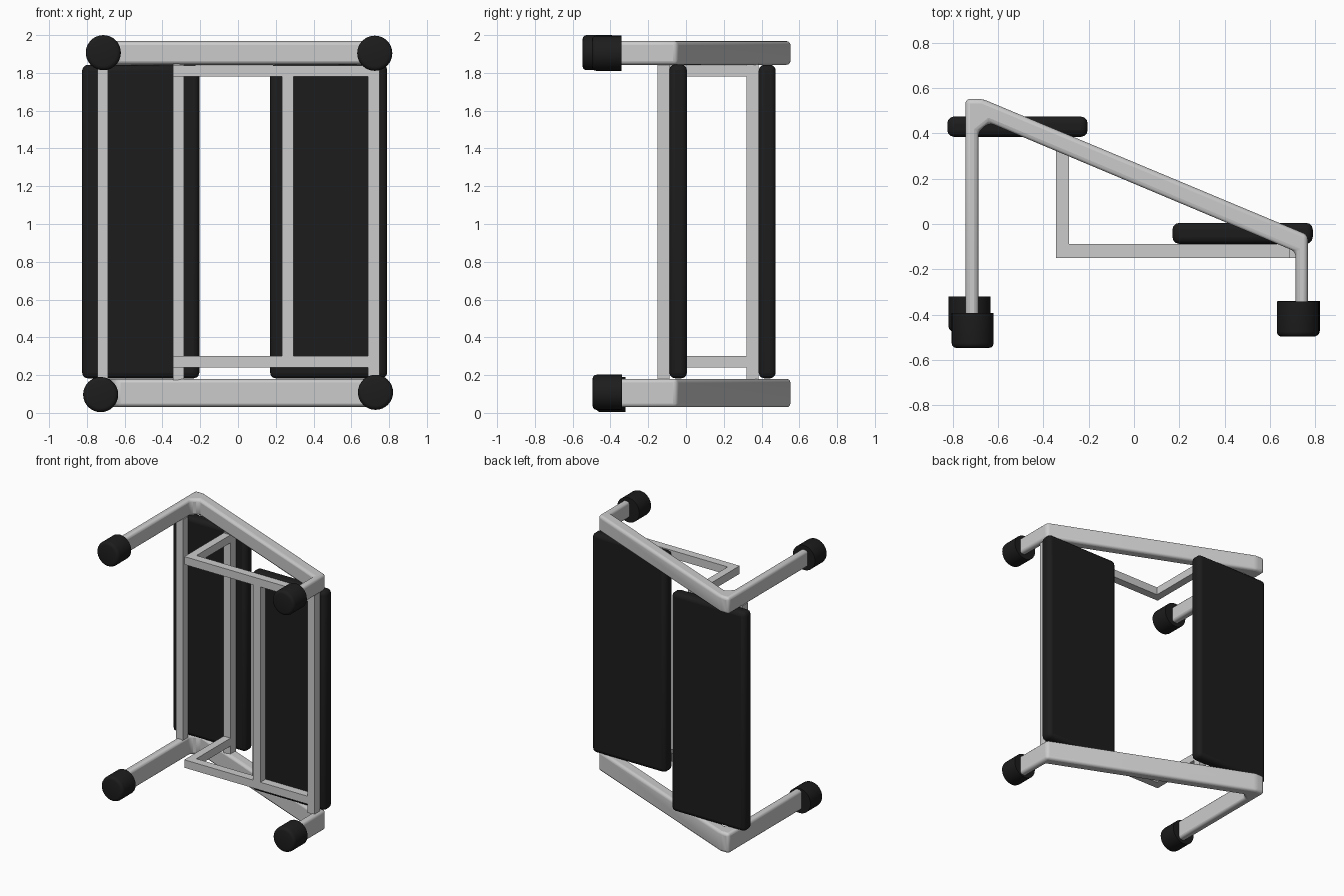
import bpy, bmesh
from math import pi

if "Cube" in bpy.data.objects:
    bpy.data.objects.remove(bpy.data.objects["Cube"])

black = bpy.data.materials.new("black_rubber")
black.diffuse_color = (0.012, 0.012, 0.012, 1)
black.use_nodes = True
black.node_tree.nodes["Principled BSDF"].inputs["Base Color"].default_value = black.diffuse_color


def finish(name, bm, bevel=0, segments=3, mat=None):
    bmesh.ops.recalc_face_normals(bm, faces=bm.faces)
    me = bpy.data.meshes.new(name)
    bm.to_mesh(me)
    bm.free()
    ob = bpy.data.objects.new(name, me)
    bpy.context.collection.objects.link(ob)
    if mat:
        me.materials.append(mat)
    if bevel:
        m = ob.modifiers.new("Bevel", "BEVEL")
        m.width, m.segments = bevel, segments
        m.limit_method, m.angle_limit = "ANGLE", 0.3
        bpy.ops.object.select_all(action="DESELECT")
        bpy.context.view_layer.objects.active = ob
        ob.select_set(True)
        bpy.ops.object.shade_smooth_by_angle(angle=0.7)
    return ob


def box(name, x, y, z, **kw):
    bm = bmesh.new()
    bmesh.ops.create_cube(bm, size=1)
    for v in bm.verts:
        for i, (a, b) in enumerate((x, y, z)):
            v.co[i] = a if v.co[i] < 0 else b
    return finish(name, bm, **kw)


# Bent side frames: leg, sloping rail, short leg
OUTLINE = [(-0.745, -0.42), (-0.745, 0.553), (-0.67, 0.553), (0.768, -0.048),
           (0.768, -0.43), (0.714, -0.43), (0.714, -0.122), (-0.64, 0.447),
           (-0.687, 0.41), (-0.687, -0.42)]


def side_frame(name, z0, z1):
    bm = bmesh.new()
    face = bm.faces.new([bm.verts.new((x, y, z0)) for x, y in OUTLINE])
    ext = bmesh.ops.extrude_face_region(bm, geom=[face])["geom"]
    bmesh.ops.translate(bm, vec=(0, 0, z1 - z0),
                        verts=[v for v in ext if isinstance(v, bmesh.types.BMVert)])
    finish(name, bm, bevel=0.02)


side_frame("lower_side_frame", 0.03, 0.18)
side_frame("upper_side_frame", 1.843, 1.968)

# Rounded step boards
box("high_step", (-0.825, -0.205), (0.385, 0.475), (0.183, 1.843), bevel=0.03, mat=black)
box("low_step", (0.17, 0.79), (-0.088, 0.005), (0.183, 1.845), bevel=0.03, mat=black)

# Rubber feet, axis along y with a rounded outer rim
def foot(name, x, z, y0, y1):
    bm = bmesh.new()
    bmesh.ops.create_cone(bm, cap_ends=True, segments=32, radius1=0.093,
                          radius2=0.093, depth=y1 - y0)
    rim = [e for e in bm.edges if all(v.co.z < 0 for v in e.verts)]
    bmesh.ops.bevel(bm, geom=rim, offset=0.022, segments=3, profile=0.5, affect="EDGES")
    ob = finish(name, bm, mat=black)
    ob.rotation_euler = (-pi / 2, 0, 0)
    ob.location = (x, (y0 + y1) / 2, z)
    bpy.ops.object.select_all(action="DESELECT")
    bpy.context.view_layer.objects.active = ob
    ob.select_set(True)
    bpy.ops.object.shade_smooth_by_angle(angle=0.7)


foot("lower_long_leg_foot", -0.727, 0.097, -0.475, -0.32)
foot("lower_short_leg_foot", 0.728, 0.109, -0.495, -0.34)
foot("upper_long_leg_foot", -0.713, 1.907, -0.548, -0.393)
foot("upper_short_leg_foot", 0.724, 1.904, -0.498, -0.342)

# Square support bars running between the side frames
FULL = (0.175, 1.848)
LOW_Y, HIGH_Y = (-0.15, -0.088), (0.32, 0.385)
box("high_outer_bar", (-0.745, -0.687), HIGH_Y, FULL)
box("high_inner_bar", (-0.345, -0.287), HIGH_Y, FULL)
box("low_inner_bar", (0.232, 0.293), LOW_Y, (0.27, 1.81))
box("low_outer_bar", (0.688, 0.748), LOW_Y, FULL)

# L-shaped brackets joining the bars near each end
for name, z in (("lower", (0.24, 0.30)), ("upper", (1.78, 1.84))):
    box(name + "_bracket_rail", (-0.345, 0.74), LOW_Y, z)
    box(name + "_bracket_post", (-0.345, -0.287), (-0.12, 0.36), z)
